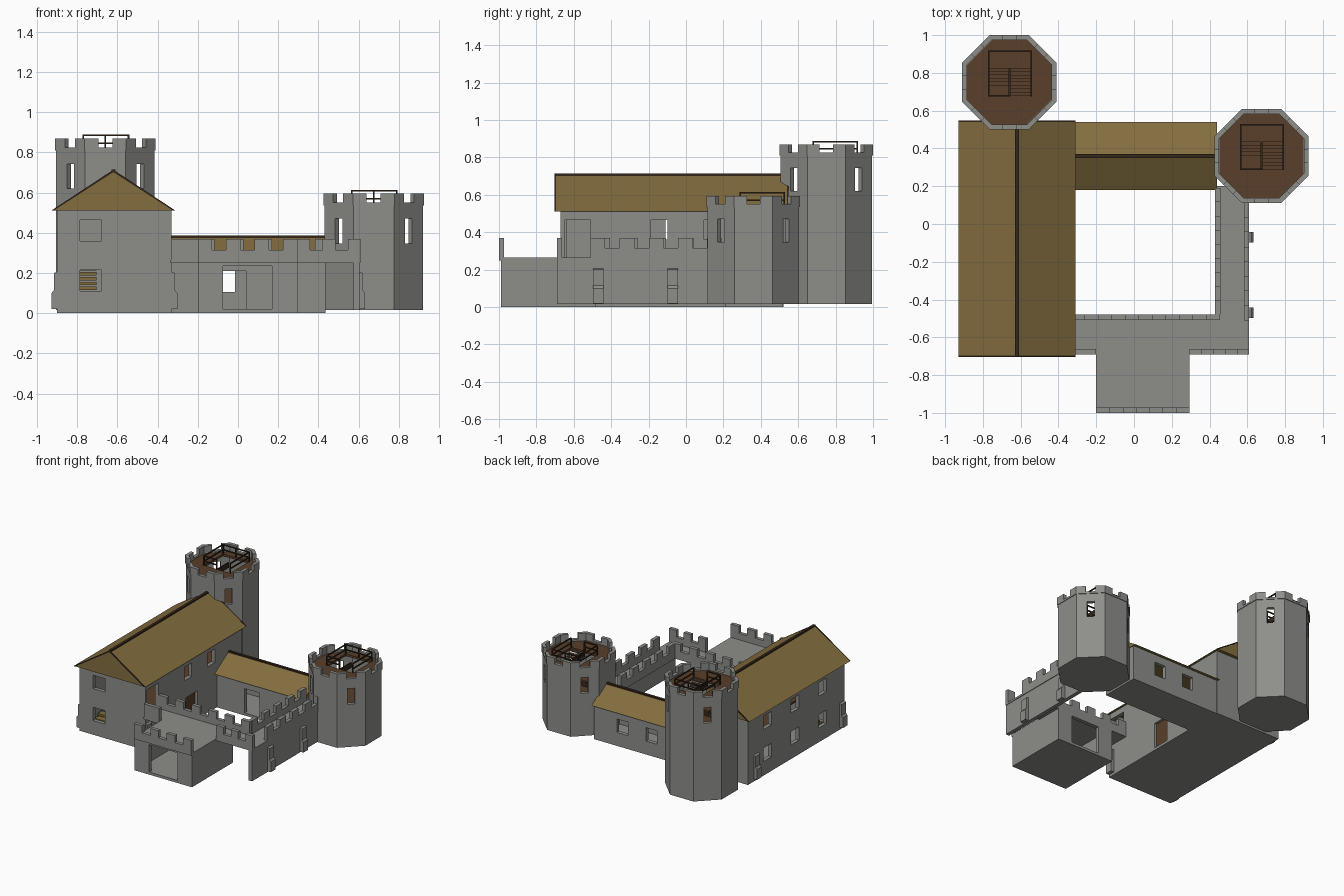
import bpy, bmesh, math
from mathutils import Matrix, Vector

if "Cube" in bpy.data.objects:
    bpy.data.objects.remove(bpy.data.objects["Cube"])


def material(name, rgb):
    m = bpy.data.materials.new(name)
    m.diffuse_color = (*rgb, 1)
    m.use_nodes = True
    m.node_tree.nodes["Principled BSDF"].inputs["Base Color"].default_value = m.diffuse_color
    return m


STONE = material("grey stone", (0.27, 0.27, 0.255))
THATCH = material("olive roof", (0.23, 0.155, 0.05))
PLANK = material("brown planks", (0.10, 0.05, 0.025))
BEAM = material("dark timber", (0.035, 0.02, 0.011))


def add_box(bm, b, rot=None):
    x0, x1, y0, y1, z0, z1 = b
    m = Matrix.Translation(((x0 + x1) / 2, (y0 + y1) / 2, (z0 + z1) / 2)) \
        @ Matrix.Diagonal((x1 - x0, y1 - y0, z1 - z0, 1))
    bmesh.ops.create_cube(bm, size=1, matrix=(rot or Matrix()) @ m)


def finish(name, bm, mat):
    bmesh.ops.recalc_face_normals(bm, faces=bm.faces)
    me = bpy.data.meshes.new(name)
    bm.to_mesh(me)
    bm.free()
    me.materials.append(mat)
    ob = bpy.data.objects.new(name, me)
    bpy.context.collection.objects.link(ob)
    return ob


def boxes(name, mat, items):
    bm = bmesh.new()
    for b in items:
        add_box(bm, b)
    return finish(name, bm, mat)


def cut(ob, items):
    """Cut boxes (optionally paired with a matrix) out of an object, one by one."""
    cutters = []
    for b, rot in items:
        bm = bmesh.new()
        add_box(bm, b, rot)
        c = finish("cutter", bm, ob.data.materials[0])
        c.hide_render = True
        mod = ob.modifiers.new("cut", 'BOOLEAN')
        mod.object, mod.operation, mod.solver = c, 'DIFFERENCE', 'EXACT'
        cutters.append(c)
    bpy.context.view_layer.update()
    me = bpy.data.meshes.new_from_object(ob.evaluated_get(bpy.context.evaluated_depsgraph_get()))
    ob.modifiers.clear()
    ob.data = me
    for c in cutters:
        bpy.data.objects.remove(c)


def shell(name, b, t, openings):
    """Hollow walls, open on top, with cut openings."""
    ob = boxes(name, STONE, [b])
    x0, x1, y0, y1, z0, z1 = b
    cut(ob, [((x0 + t, x1 - t, y0 + t, y1 - t, z0 + 0.02, z1 + 0.1), None)]
        + [(o, None) for o in openings])
    return ob


def prism(name, pts, along, a0, a1, mat):
    """Extrude a (horizontal, z) profile along x or y."""
    bm = bmesh.new()
    put = (lambda a, p: (a, p[0], p[1])) if along == 'x' else (lambda a, p: (p[0], a, p[1]))
    f = bm.faces.new([bm.verts.new(put(a0, p)) for p in pts])
    ext = bmesh.ops.extrude_face_region(bm, geom=[f])
    d = Vector(put(a1, (0, 0))) - Vector(put(a0, (0, 0)))
    bmesh.ops.translate(bm, vec=d, verts=[v for v in ext['geom'] if isinstance(v, bmesh.types.BMVert)])
    return finish(name, bm, mat)


def gable_roof(name, mid, half, z0, z1, along, a0, a1, ends):
    prism(name, [(mid - half, z0), (mid + half, z0), (mid, z1)], along, a0, a1, THATCH)
    t = 0.012
    rake = [(mid - half, z0), (mid - half + t, z0), (mid, z1 - t * 0.7), (mid + half - t, z0),
            (mid + half, z0), (mid, z1 + 0.004)]
    for a in ends:
        prism(name + "_verge", rake, along, a - 0.004, a + 0.004, BEAM)
    ridge = [(mid - 0.01, z1 - 0.008), (mid + 0.01, z1 - 0.008), (mid + 0.01, z1 + 0.004), (mid - 0.01, z1 + 0.004)]
    prism(name + "_ridge", ridge, along, a0, a1, BEAM)


def battlement(name, axis, a0, a1, c, w=0.028):
    """Parapet with evenly spaced merlons from a0 to a1."""
    n = max(1, round(((a1 - a0) / 0.07 + 1) / 2))
    s = (a1 - a0) / (2 * n - 1)
    spans = [(a0, a1, 0.25, 0.315)] + [(a0 + 2 * i * s, a0 + (2 * i + 1) * s, 0.315, 0.37) for i in range(n)]
    boxes(name, STONE, [(p, q, c, c + w, z, zz) if axis == 'x' else (c, c + w, p, q, z, zz)
                        for p, q, z, zz in spans])


def buttress(x, y, side):
    prof = [(x - 0.01 * side, 0.02), (x + 0.028 * side, 0.02), (x + 0.028 * side, 0.1),
            (x + 0.016 * side, 0.115), (x + 0.016 * side, 0.2), (x - 0.01 * side, 0.21)]
    prism("buttress", prof, 'y', y - 0.028, y + 0.028, STONE)


# Great hall
WY = [0.28, -0.06, -0.40]
ops = [(-0.785, -0.68, -0.75, -0.6, z, z + 0.105) for z in (0.11, 0.36)]
ops += [(-0.95, -0.82, y - 0.05, y + 0.05, z, z + 0.105) for y in WY for z in (0.11, 0.36)]
ops += [(-0.4, -0.3, y - 0.045, y + 0.045, 0.36, 0.465) for y in (-0.145, 0.14)]
ops += [(-0.4, -0.3, -0.65, -0.51, 0.265, 0.465), (-0.4, -0.3, -0.17, -0.03, 0.02, 0.22)]
shell("hall_walls", (-0.90, -0.33, -0.67, 0.52, 0, 0.512), 0.03, ops)
boxes("hall_upper_floor", PLANK, [(-0.69, -0.36, -0.64, 0.49, 0.25, 0.265), (-0.87, -0.69, -0.2, 0.49, 0.25, 0.265)])
boxes("hall_stairs", THATCH, [(-0.86, -0.705, -0.58 + i * 0.038, -0.53 + i * 0.038, 0.02 + i * 0.024, 0.036 + i * 0.024)
                              for i in range(10)])
boxes("hall_door", PLANK, [(-0.357, -0.349, -0.17, -0.03, 0.02, 0.22)])
gable_roof("hall_roof", -0.62, 0.31, 0.51, 0.71, 'y', -0.70, 0.545, (-0.70, 0.545))
for y in (-0.64, 0.42):
    buttress(-0.90, y, -1)
buttress(-0.33, -0.64, 1)

# Back wing
ops = [(x - 0.048, x + 0.048, 0.45, 0.6, 0.105, 0.21) for x in (-0.063, 0.19)]
ops.append((-0.09, 0.04, 0.15, 0.28, 0.02, 0.21))
shell("wing_walls", (-0.345, 0.435, 0.21, 0.515, 0, 0.275), 0.03, ops)
gable_roof("wing_roof", 0.36, 0.18, 0.27, 0.382, 'x', -0.34, 0.44, ())

# Gatehouse
shell("gatehouse_walls", (-0.20, 0.295, -0.99, -0.48, 0, 0.25), 0.03,
      [(-0.075, 0.17, -1.1, -0.4, 0.02, 0.235)])
boxes("gatehouse_roof", STONE, [(-0.20, 0.295, -0.99, -0.48, 0.245, 0.265)])
battlement("gate_front_battlement", 'x', -0.20, 0.295, -1.0)

# Curtain walls and walkways
boxes("walkways", STONE, [(-0.335, -0.20, -0.69, -0.48, 0.25, 0.265), (0.295, 0.61, -0.69, -0.48, 0.25, 0.265),
                          (0.43, 0.61, -0.48, 0.2, 0.25, 0.265)])
boxes("right_curtain_wall", STONE, [(0.575, 0.605, -0.69, 0.16, 0.015, 0.255)])
battlement("left_front_battlement", 'x', -0.33, -0.20, -0.69)
battlement("right_front_battlement", 'x', 0.295, 0.61, -0.69)
battlement("front_inner_battlement", 'x', -0.33, 0.455, -0.508)
battlement("right_outer_battlement", 'y', -0.51, 0.19, 0.582)
battlement("right_inner_battlement", 'y', -0.48, 0.19, 0.43)
for y in (-0.47, -0.07):
    buttress(0.605, y, 1)


# Octagonal towers
def octagon(bm, ap, z0, z1):
    m = Matrix.Translation((0, 0, (z0 + z1) / 2)) @ Matrix.Rotation(math.pi / 8, 4, 'Z')
    r = ap / math.cos(math.pi / 8)
    bmesh.ops.create_cone(bm, cap_ends=True, segments=8, radius1=r, radius2=r, depth=z1 - z0, matrix=m)


def ring(name, outer, inner, z0, z1):
    bm = bmesh.new()
    octagon(bm, outer, z0, z1)
    caps = [f for f in bm.faces if abs(f.normal.z) > 0.9]
    bmesh.ops.inset_region(bm, faces=caps, thickness=outer - inner)
    caps = sorted((f for f in bm.faces if len(f.verts) == 8), key=lambda f: f.calc_center_median().z)
    bmesh.ops.bridge_loops(bm, edges=[e for f in caps for e in f.edges])
    bmesh.ops.delete(bm, geom=caps, context='FACES')
    return finish(name, bm, STONE)


def tower(cx, cy, top, win):
    parts = []
    body = ring("tower_wall", 0.245, 0.215, 0.015, top - 0.06)
    cut(body, [((-0.5, 0.5, -0.026, 0.026, win, win + 0.123), Matrix.Rotation(math.radians(a), 4, 'Z'))
               for a in (45, 135)])
    crown = ring("tower_battlement", 0.25, 0.222, top - 0.06, top)
    cut(crown, [((-0.5, 0.5, -0.035, 0.035, top - 0.045, top + 0.1), Matrix.Rotation(math.radians(a), 4, 'Z'))
                for a in (0, 45, 90, 135)])
    parts += [body, crown]
    bm = bmesh.new()
    octagon(bm, 0.235, 0.015, 0.035)
    parts.append(finish("tower_base", bm, STONE))
    # top floor with stair hole
    bm = bmesh.new()
    octagon(bm, 0.223, top - 0.075, top - 0.058)
    floor = finish("tower_top_floor", bm, PLANK)
    x0, x1, y0, y1 = -0.11, 0.115, -0.07, 0.165
    cut(floor, [((x0, x1, y0, y1, top - 0.2, top), None)])
    bm = bmesh.new()
    octagon(bm, 0.218, win - 0.06, win - 0.045)
    parts += [floor, finish("tower_room_floor", bm, PLANK)]
    # railing round the hole
    t, zr = 0.004, top + 0.015
    rails = []
    for z in (zr, top - 0.025):
        rails += [(x - t, x + t, y0, y1, z - t, z + t) for x in (x0, x1)]
        rails += [(x0, x1, y1 - t, y1 + t, z - t, z + t), (x0, x1 * 0, y0 - t, y0 + t, z - t, z + t)]
    rails += [(x - t, x + t, y - t, y + t, top - 0.06, zr) for x in (x0, 0.0, x1) for y in (y0, y1)]
    parts.append(boxes("tower_railing", BEAM, rails))
    # two flights of stairs under the hole
    steps, h = [], 0.018
    for i in range(8):
        ya = y0 + i * 0.018
        steps.append((0.004, x1, ya, ya + 0.02, top - 0.08 - i * h, top - 0.07 - i * h))
        steps.append((x0, -0.004, ya, ya + 0.02, top - 0.08 - (15 - i) * h, top - 0.07 - (15 - i) * h))
    parts.append(boxes("tower_stairs", PLANK, steps))
    parts.append(boxes("tower_stair_beam", BEAM, [(-0.005, 0.005, y0, y0 + 0.144, top - 0.1, top - 0.06)]))
    for p in parts:
        p.location = (cx, cy, 0)


tower(-0.66, 0.75, 0.87, 0.62)
tower(0.675, 0.36, 0.595, 0.348)
